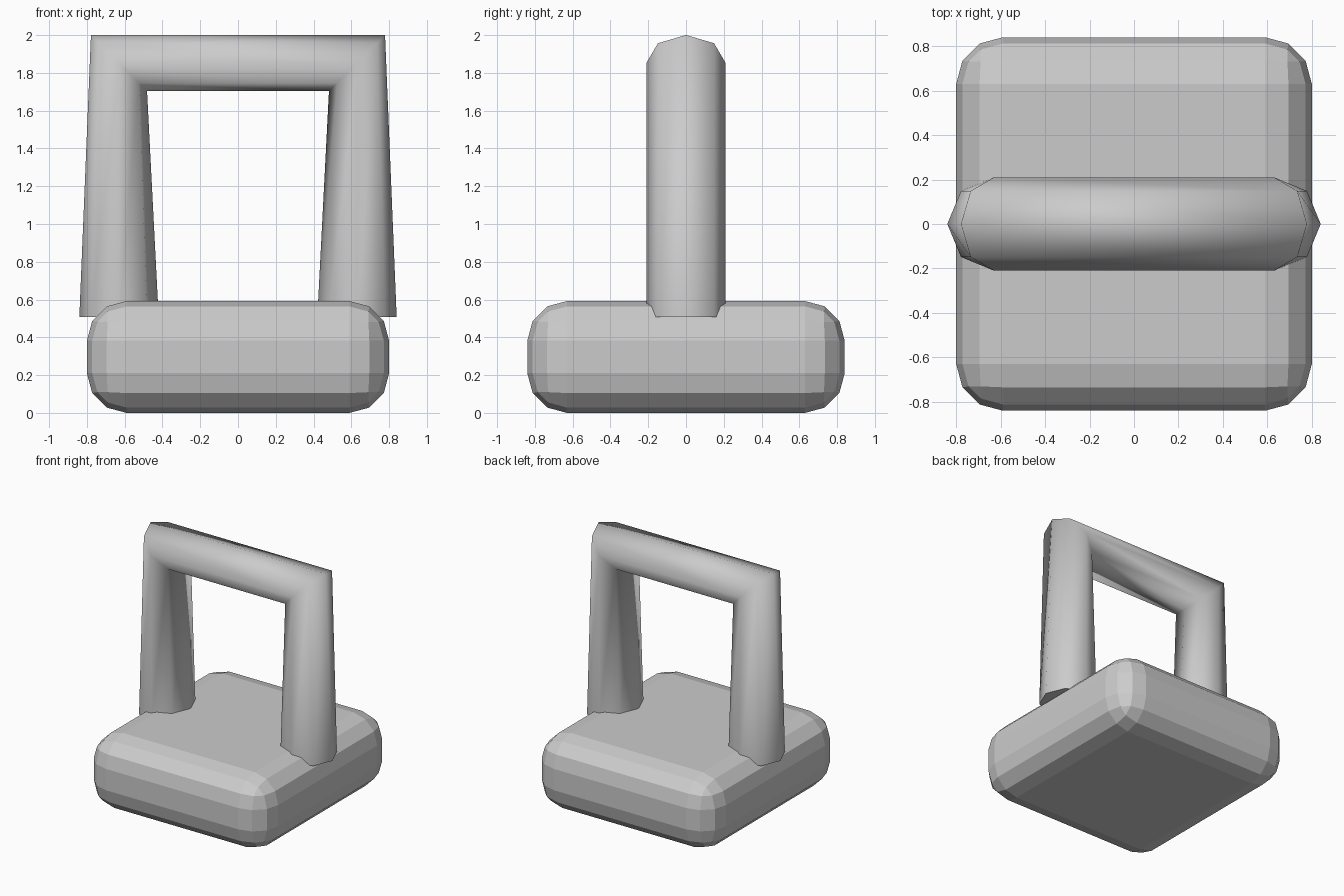
import bpy, bmesh, math

if "Cube" in bpy.data.objects:
    bpy.data.objects.remove(bpy.data.objects["Cube"])

# Base: block with rounded edges, faceted
bm = bmesh.new()
bmesh.ops.create_cube(bm, size=1)
for v in bm.verts:
    v.co.x *= 1.6
    v.co.y *= 1.68
    v.co.z = (v.co.z + 0.5) * 0.592
bmesh.ops.bevel(bm, geom=bm.edges[:], offset=0.21, segments=3,
                profile=0.5, affect='EDGES')
me = bpy.data.meshes.new("base")
bm.to_mesh(me)
bm.free()
bpy.context.collection.objects.link(bpy.data.objects.new("base", me))

# Handle: eight-sided tube through four round rings, tilted 45 degrees at the corners
R, SIDES = 0.21, 8
rings = [(-0.63, 0.508, 0), (-0.63, 1.852, -45), (0.63, 1.852, -135), (0.63, 0.508, -180)]
bm = bmesh.new()
loops = []
for cx, cz, tilt in rings:
    t = math.radians(tilt)
    loop = []
    for i in range(SIDES):
        a = 2 * math.pi * i / SIDES
        u = R * math.cos(a)
        loop.append(bm.verts.new((cx + u * math.cos(t), R * math.sin(a), cz + u * math.sin(t))))
    loops.append(loop)
for a, b in zip(loops, loops[1:]):
    for i in range(SIDES):
        j = (i + 1) % SIDES
        bm.faces.new((a[i], a[j], b[j], b[i])).smooth = True
# Flat leg ends with sharp rims
for loop in (loops[0], loops[-1]):
    cap = bm.faces.new(loop)
    for e in cap.edges:
        e.smooth = False
bmesh.ops.recalc_face_normals(bm, faces=bm.faces[:])
me = bpy.data.meshes.new("handle")
bm.to_mesh(me)
bm.free()
bpy.context.collection.objects.link(bpy.data.objects.new("handle", me))
